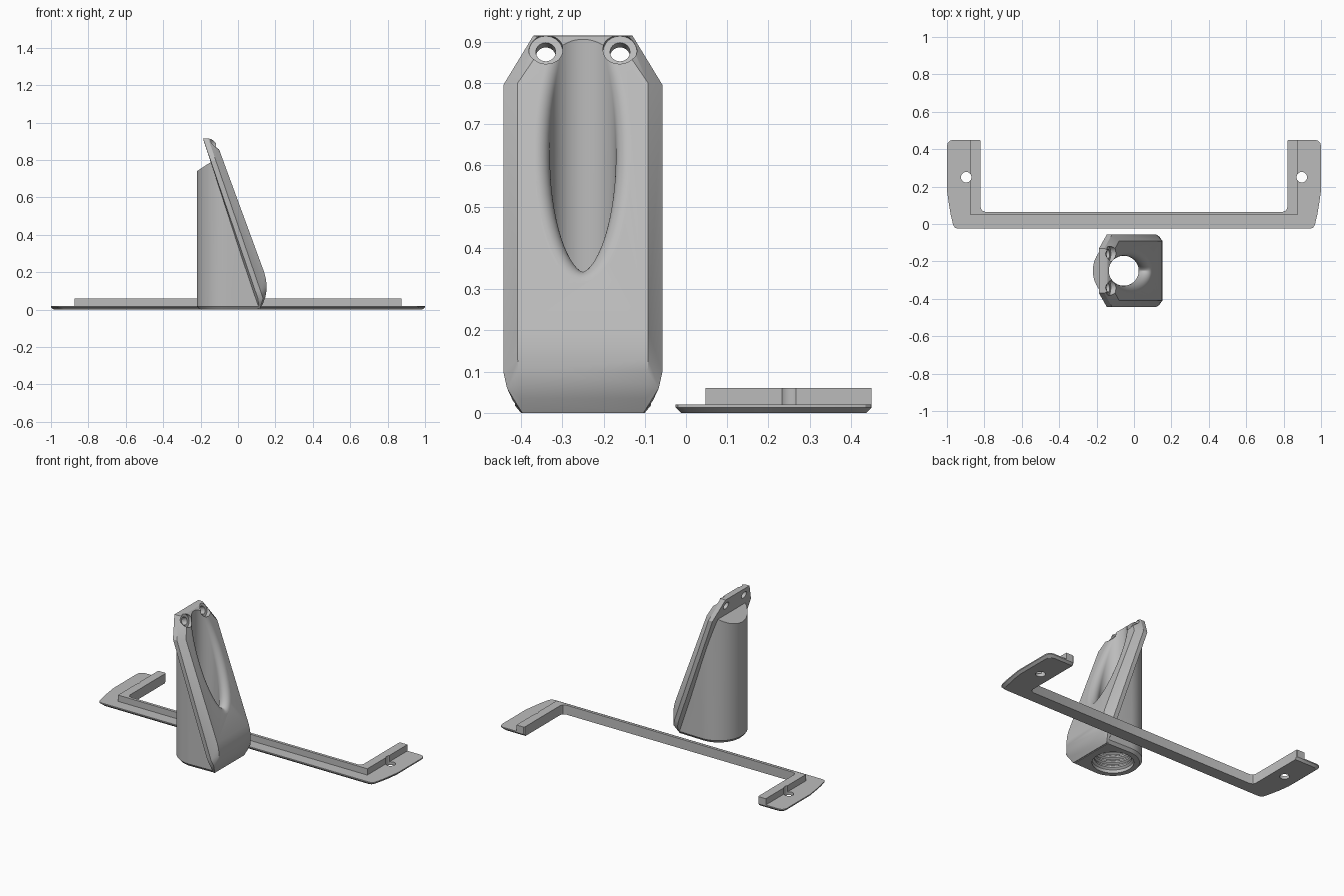
import bpy, bmesh, math
from mathutils import Vector

if "Cube" in bpy.data.objects:
    bpy.data.objects.remove(bpy.data.objects["Cube"])

grey = bpy.data.materials.new("plain_grey")
grey.diffuse_color = (0.5, 0.5, 0.5, 1)
grey.use_nodes = True
grey.node_tree.nodes["Principled BSDF"].inputs["Base Color"].default_value = grey.diffuse_color
CX, CY = -0.055, -0.25           # axis of the post bore


def make(name, bm):
    bmesh.ops.recalc_face_normals(bm, faces=bm.faces)
    me = bpy.data.meshes.new(name)
    bm.to_mesh(me)
    bm.free()
    me.materials.append(grey)
    ob = bpy.data.objects.new(name, me)
    bpy.context.collection.objects.link(ob)
    return ob


def loft(name, rings):
    """Closed solid through rings with equal point counts."""
    bm = bmesh.new()
    vs = [[bm.verts.new(p) for p in r] for r in rings]
    n = len(vs[0])
    for a, b in zip(vs, vs[1:]):
        for i in range(n):
            j = (i + 1) % n
            bm.faces.new((a[i], a[j], b[j], b[i]))
    bm.faces.new(vs[0][::-1])
    bm.faces.new(vs[-1])
    return make(name, bm)


def boolean(ob, cutter, op):
    m = ob.modifiers.new(op, 'BOOLEAN')
    m.operation, m.object, m.solver = op, cutter, 'EXACT'
    bpy.context.view_layer.objects.active = ob
    bpy.ops.object.modifier_apply(modifier=m.name)
    bpy.data.objects.remove(cutter)


def smooth(ob):
    bpy.ops.object.select_all(action='DESELECT')
    ob.select_set(True)
    bpy.context.view_layer.objects.active = ob
    bpy.ops.object.shade_smooth_by_angle(angle=math.radians(28))


def circle(c, r, u, v, n=48):
    return [c + r * (math.cos(2 * math.pi * i / n) * u + math.sin(2 * math.pi * i / n) * v)
            for i in range(n)]


def rod(name, c, axis, steps, n=48):
    """Turned solid: steps are (distance along axis, radius)."""
    axis = axis.normalized()
    v = Vector((0, 1, 0))
    u = v.cross(axis)
    return loft(name, [circle(c + axis * d, r, u, v, n) for d, r in steps])


Z = Vector((0, 0, 1))

# ---- flat bracket: U-shaped plate with bevelled underside ----
def mirrored(half):
    return half + [(-x, y) for x, y in reversed(half)]


outer = [(0.94, -0.025), (0.957, -0.02), (0.967, -0.005), (0.98, 0.05), (0.99, 0.11),
         (1.0, 0.18), (1.0, 0.415), (0.995, 0.435), (0.983, 0.446), (0.965, 0.45)]
inner = [(0.825, 0.45), (0.82, 0.445), (0.82, 0.09), (0.813, 0.072), (0.795, 0.065)]
low = [(x - 0.015, y + (0.013 if y < 0.1 else -0.013 if y > 0.4 else 0)) for x, y in outer]
low_inner = [(x, min(y, 0.437)) for x, y in inner]
plate = loft("bracket_plate", [[(x, y, z) for x, y in mirrored(h)] for h, z in
                               ((low + low_inner, 0), (outer + inner, 0.013), (outer + inner, 0.02))])

# raised rib along the inner edge
rib_half = [(0.875, 0.047), (0.875, 0.45)] + inner
rib = loft("bracket_rib", [[(x, y, z) for x, y in mirrored(rib_half)] for z in (0.02, 0.06)])

# screw holes
for s in (-1, 1):
    for ob in (plate, rib):
        boolean(ob, rod("cut", Vector((s * 0.897, 0.25, -0.1)), Z, ((0, 0.028), (0.3, 0.028))),
                'DIFFERENCE')

# ---- post: sloped face slab ----
def x_back(z):
    return 0.12 - 0.343 * (z - 0.02)


def x_face(z):
    return 0.14 - 0.367 * (z - 0.2)


pts = []
for v, z in ((0.12, 0.915), (0.193, 0.795), (0.193, 0.1), (0.184, 0.06), (0.17, 0.03), (0.147, 0)):
    pts += [(min(x_back(z), 0.11), v, z)]
    if z > 0.05:
        pts += [(x_back(z) + 0.028, v, z)]
for v, x, z in ((0.10, x_face(0.885), 0.885), (0.11, -0.142, 0.912),
                (0.158, x_face(0.8), 0.8), (0.158, x_face(0.2), 0.2),
                (0.158, 0.149, 0.165), (0.158, 0.153, 0.13), (0.157, 0.152, 0.1),
                (0.155, 0.147, 0.07), (0.151, 0.135, 0.035), (0.147, 0.115, 0.0)):
    pts += [(x, v, z)]
bm = bmesh.new()
for x, v, z in pts:
    for s in (-1, 1):
        bm.verts.new((x, CY + s * v, z))
bmesh.ops.convex_hull(bm, input=bm.verts)
bmesh.ops.delete(bm, geom=[v for v in bm.verts if not v.link_faces], context='VERTS')
post = make("post", bm)

# ---- post: rounded back, trimmed under the slab and at the top ----
R = 0.165
def d_ring(r, x_end, z):
    arc = [math.pi / 2 + math.pi * i / 32 for i in range(33)]
    return [(CX + r * math.cos(a), CY + r * math.sin(a), z) for a in arc] + \
           [(x_end, CY - r * 0.97, z), (x_end, CY + r * 0.97, z)]


back = loft("post_back", [d_ring(R - 0.015, 0.105, 0), d_ring(R, 0.115, 0.018), d_ring(R, 0.115, 1.0)])
bm = bmesh.new()
bm.from_mesh(back.data)
for co, no in (((x_back(0) + 0.012, 0, 0), (1, 0, 0.343)), ((-0.22, 0, 0.74), (-0.05, 0, 0.076))):
    g = bm.verts[:] + bm.edges[:] + bm.faces[:]
    cut = bmesh.ops.bisect_plane(bm, geom=g, plane_co=co, plane_no=no, clear_outer=True)
    edges = [e for e in cut['geom_cut'] if isinstance(e, bmesh.types.BMEdge)]
    bmesh.ops.holes_fill(bm, edges=edges, sides=0)
bmesh.ops.recalc_face_normals(bm, faces=bm.faces)
bm.to_mesh(back.data)
bm.free()
boolean(post, back, 'UNION')

# vertical bore whose rim rolls softly into the sloped face
n = Vector((1, 0, 0.367)).normalized()
p0 = Vector((0.14, 0, 0.2))
RB, RF, STEPS, SIDES = 0.08, 0.037, 12, 64
rings = [[] for _ in range(STEPS + 3)]
for i in range(SIDES):
    a = 2 * math.pi * (i + 0.5) / SIDES
    rad = Vector((math.cos(a), math.sin(a), 0))
    c = Vector((CX, CY, 0)) + rad * (RB + RF)
    c.z = p0.z + (-RF - n.x * (c.x - p0.x)) / n.z
    rings[0].append(Vector((CX, CY, -0.1)) + rad * RB)
    ang = (-rad).angle(n)
    for k in range(STEPS + 1):
        t = k / STEPS
        d = (math.sin((1 - t) * ang) * -rad + math.sin(t * ang) * n) / math.sin(ang)
        rings[k + 1].append(c + d * RF)
    rings[-1].append(c + n * (RF + 0.3))
boolean(post, loft("cut", rings), 'DIFFERENCE')

# wider threaded socket in the base
steps = [(-0.05, 0.118), (0.02, 0.118)]
for k in range(5):
    z = 0.03 + 0.032 * k
    steps += [(z, 0.106), (z + 0.01, 0.106), (z + 0.018, 0.118), (z + 0.024, 0.118)]
steps += [(0.2, 0.106), (0.235, 0.07)]
boolean(post, rod("cut", Vector((CX, CY, 0)), Z, steps), 'DIFFERENCE')

# screw holes with recessed seats at the top
for s in (-1, 1):
    seat = Vector((-0.138, CY + s * 0.09, 0.875))
    boolean(post, rod("cut", seat, n, ((0, 0.041), (0.15, 0.041))), 'DIFFERENCE')
    boolean(post, rod("cut", seat, n, ((-0.12, 0.024), (0.1, 0.024))), 'DIFFERENCE')

for ob in (plate, rib, post):
    smooth(ob)
